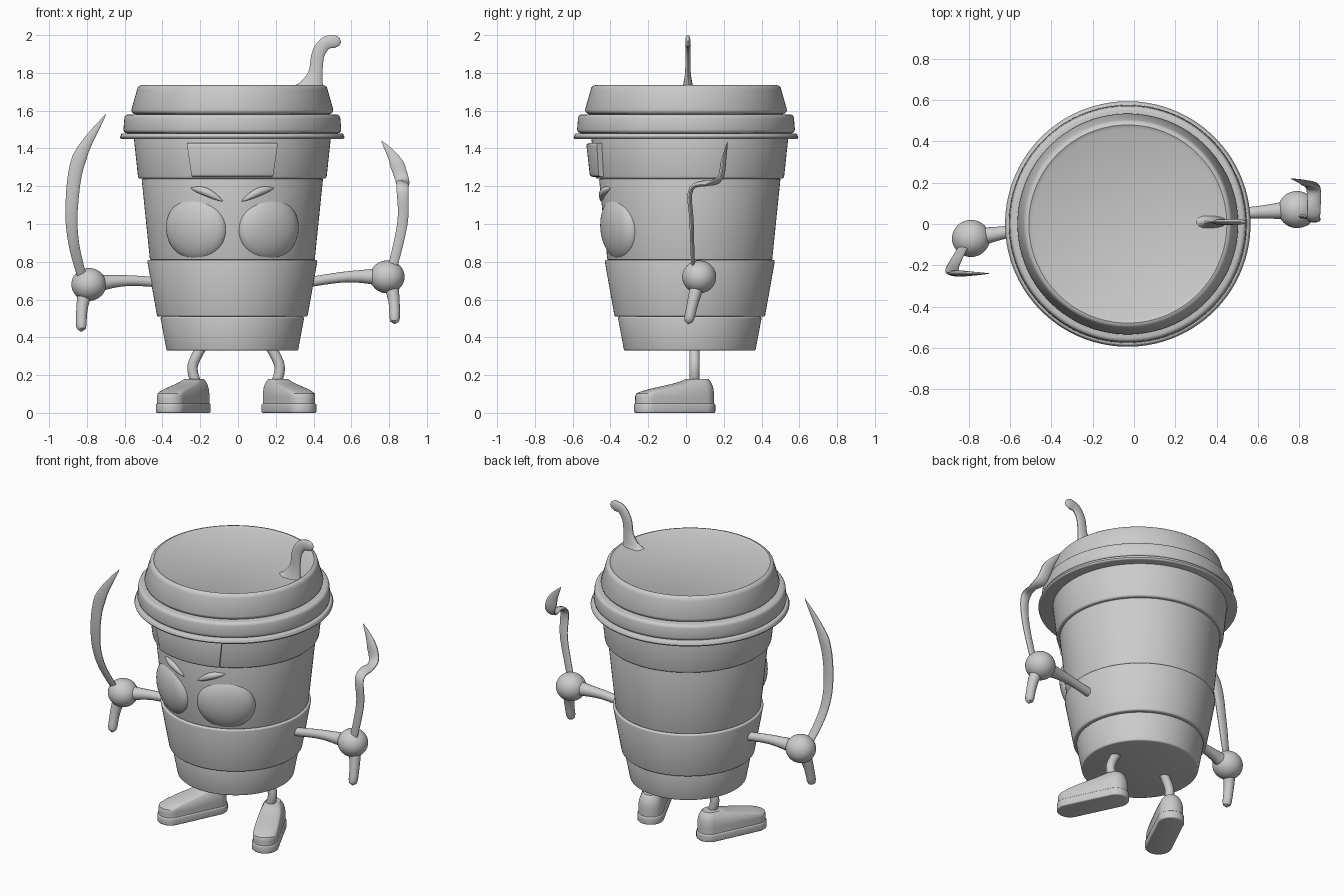
import bpy, bmesh, math
from mathutils import Vector, Matrix

default_cube = bpy.data.objects.get("Cube")
if default_cube:
    bpy.data.objects.remove(default_cube, do_unlink=True)

# Single clay material
GREY = (.6, .6, .6, 1)
clay = bpy.data.materials.new("clay_grey")
clay.use_nodes = True
clay.diffuse_color = GREY
clay.node_tree.nodes["Principled BSDF"].inputs["Base Color"].default_value = GREY

UP = Vector((0, 0, 1))
DEPTH = Vector((0, 1, 0))
BODY = Vector((-.03, .02, 0))
LID = Vector((-.03, 0, 0))


def finish(name, bm):
    """Turn a bmesh into a smooth-shaded object with the clay material."""
    bmesh.ops.recalc_face_normals(bm, faces=bm.faces)
    mesh = bpy.data.meshes.new(name)
    bm.to_mesh(mesh)
    bm.free()
    mesh.materials.append(clay)
    part = bpy.data.objects.new(name, mesh)
    bpy.context.collection.objects.link(part)
    bpy.ops.object.select_all(action='DESELECT')
    part.select_set(True)
    bpy.context.view_layer.objects.active = part
    bpy.ops.object.shade_smooth_by_angle(angle=math.radians(40))


def loft(name, rings):
    """Skin a list of closed rings and cap both ends."""
    bm = bmesh.new()
    loops = [[bm.verts.new(point) for point in ring] for ring in rings]
    for lower, upper in zip(loops, loops[1:]):
        for i in range(len(lower)):
            bm.faces.new((lower[i - 1], lower[i], upper[i], upper[i - 1]))
    bm.faces.new(loops[0])
    bm.faces.new(loops[-1])
    finish(name, bm)


def circle(count):
    """Cosine and sine pairs around a full turn."""
    angles = [math.tau * (i + .5) / count for i in range(count)]
    return [(math.cos(angle), math.sin(angle)) for angle in angles]


def band(bottom, top, low_radius, high_radius, bevel):
    """Profile of one tapered band with rounded lower and upper edges."""
    quarter = [math.pi / 2 * step / 3 for step in range(4)]
    lower = [(low_radius - bevel * (1 - math.sin(a)), bottom + bevel * (1 - math.cos(a)))
             for a in quarter]
    upper = [(high_radius - bevel * (1 - math.cos(a)), top - bevel * (1 - math.sin(a)))
             for a in quarter]
    return lower + upper


def lathe(name, centre, profile):
    loft(name, [[centre + Vector((radius * c, radius * s, z)) for c, s in circle(96)]
                for radius, z in profile])


def smooth_path(points, steps=6):
    """Catmull-Rom curve through the points."""
    points = [Vector(point) for point in points]
    curve = []
    for i, (start, end) in enumerate(zip(points, points[1:])):
        before = points[max(i - 1, 0)]
        after = points[min(i + 2, len(points) - 1)]
        leave, arrive = (end - before) / 2, (after - start) / 2
        for step in range(steps):
            t = step / steps
            ease = t * t * (3 - 2 * t)
            curve.append(start.lerp(end, ease) + leave * (t * (1 - t) ** 2)
                         - arrive * (t * t * (1 - t)))
    return curve + [points[-1]]


def sweep(name, points, width, flatness=1, across=DEPTH):
    """Sweep an ellipse whose half width is a function of the way along."""
    curve = smooth_path(points)
    last = len(curve) - 1
    rings = []
    for i, centre in enumerate(curve):
        along = (curve[min(i + 1, last)] - curve[max(i - 1, 0)]).normalized()
        side = along.cross(across).normalized()
        normal = along.cross(side)
        half = max(width(i / last), .002)
        rings.append([centre + side * half * c + normal * half * flatness * s
                      for c, s in circle(16)])
    loft(name, rings)


def round_end(t):
    """Scale that closes the far end of a sweep in a rounded tip."""
    return min(1, math.sqrt(8 * (1 - t)))


def ellipsoid(name, centre, radii, turn=Matrix()):
    bm = bmesh.new()
    shape = Matrix.Translation(centre) @ turn @ Matrix.Diagonal((*radii, 1))
    bmesh.ops.create_uvsphere(bm, u_segments=40, v_segments=24, radius=1, matrix=shape)
    finish(name, bm)


def blade_width(t):
    return (.024 + .02 * t) * min(1, 4 * (1 - t))


# Cup: base, sleeve, wall and upper band
lathe("cup", BODY, band(.33, .51, .35, .38, .01) + band(.51, .81, .4, .45, .01)
      + band(.81, 1.24, .437, .48, .005) + band(1.24, 1.48, .5, .523, .012))

# Lid: flared rim, collar, raised top with a shallow recess
lathe("lid", LID, band(1.45, 1.48, .595, .59, .01) + band(1.48, 1.58, .577, .572, .02)
      + band(1.58, 1.735, .535, .505, .025) + [(.46, 1.725)])

# Forehead plate wrapped around the upper band
PLATE = [(.47, 1.25)] + band(1.25, 1.43, .53, .547, .015) + [(.47, 1.43)]
rings = []
for column in range(25):
    turn = column / 12 - 1
    rings.append([])
    for radius, z in PLATE:
        angle = turn * (.42 + .2 * (z - 1.25))
        rings[-1].append(BODY + Vector((radius * math.sin(angle), -radius * math.cos(angle), z)))
loft("forehead_plate", rings)

for side, s in (("right", -1), ("left", 1)):
    # Eyes and brows
    turn = Matrix.Rotation(s * .46, 4, 'Z') @ Matrix.Rotation(.1, 4, 'X')
    ellipsoid(side + "_eye", BODY + Vector((s * .19, -.37, .975)), (.176, .076, .17), turn)
    brow = [(.05, -.47, 1.12), (.14, -.455, 1.17), (.22, -.42, 1.19)]
    sweep(side + "_brow", [BODY + Vector((s * x, y, z)) for x, y, z in brow],
          lambda t: .022 * math.sin(math.pi * t))

    # Legs bow outward
    leg = [(.17, .37), (.23, .25), (.21, .15)]
    sweep(side + "_leg", [(s * x - .01, .045, z) for x, z in leg], lambda t: .028)

    # Shoes: bevelled sole, then an upper that recedes from the toe to the ankle
    heel = Vector((s * .215 - .01, .075, 0))
    toe = Vector((s * .345 - .01, -.195, 0))
    forward = (toe - heel).normalized()
    lateral = forward.cross(UP)
    layers = [(radius, z, 1) for radius, z in band(0, .05, .08, .08, .008)]
    for step in range(11):
        t = step / 10
        fall = max(0, (t - .35) / .65)
        reach = 1 - .88 * fall * fall * (3 - 2 * fall)
        layers.append((.074 - .03 * t ** 4, .05 + .13 * t, reach))
    loft(side + "_shoe", [[(heel.lerp(toe, reach) if c > 0 else heel)
                           + forward * radius * c + lateral * radius * s_ + UP * z
                           for c, s_ in circle(32)] for radius, z, reach in layers])

    # Arm, hand and grip: the arms point to opposite corners, the left held higher
    hand = Vector((s * .79, s * .07, .7 + s * .02))
    shoulder = Vector((s * .38 - .02, s * .02 + .02, .69))
    bend = shoulder.lerp(hand, .5) + UP * .015
    sweep(side + "_arm", [shoulder, bend, hand], lambda t: .027 + .04 * t ** 4, across=UP)
    ellipsoid(side + "_hand", hand, (.092, .09, .087))
    grip = [hand + Vector((s * x, y, z)) for x, y, z in
            ((.01, 0, 0), (.035, -.03, -.12), (.04, -.06, -.25))]
    sweep(side + "_grip", grip, lambda t: (.028 + .025 * (1 - t) ** 3) * round_end(t))

# Blades: a plain crescent and one with a kink
sweep("right_blade", [(-.82, -.1, .7), (-.87, -.19, .9), (-.88, -.23, 1.1),
                      (-.84, -.24, 1.35), (-.7, -.24, 1.58)], blade_width, .4)
sweep("left_blade", [(.8, .04, .7), (.87, .03, 1), (.87, .03, 1.19), (.87, .17, 1.23),
                     (.83, .2, 1.34), (.76, .22, 1.44)], blade_width, .4)

# Bent straw flaring into the lid
sweep("straw", [(.385, .01, 1.71), (.41, .01, 1.8), (.425, .01, 1.9), (.47, .01, 1.96),
                (.546, .01, 1.965)],
      lambda t: (.035 + .055 * max(0, 1 - 3 * t) ** 2) * round_end(t), .4)
